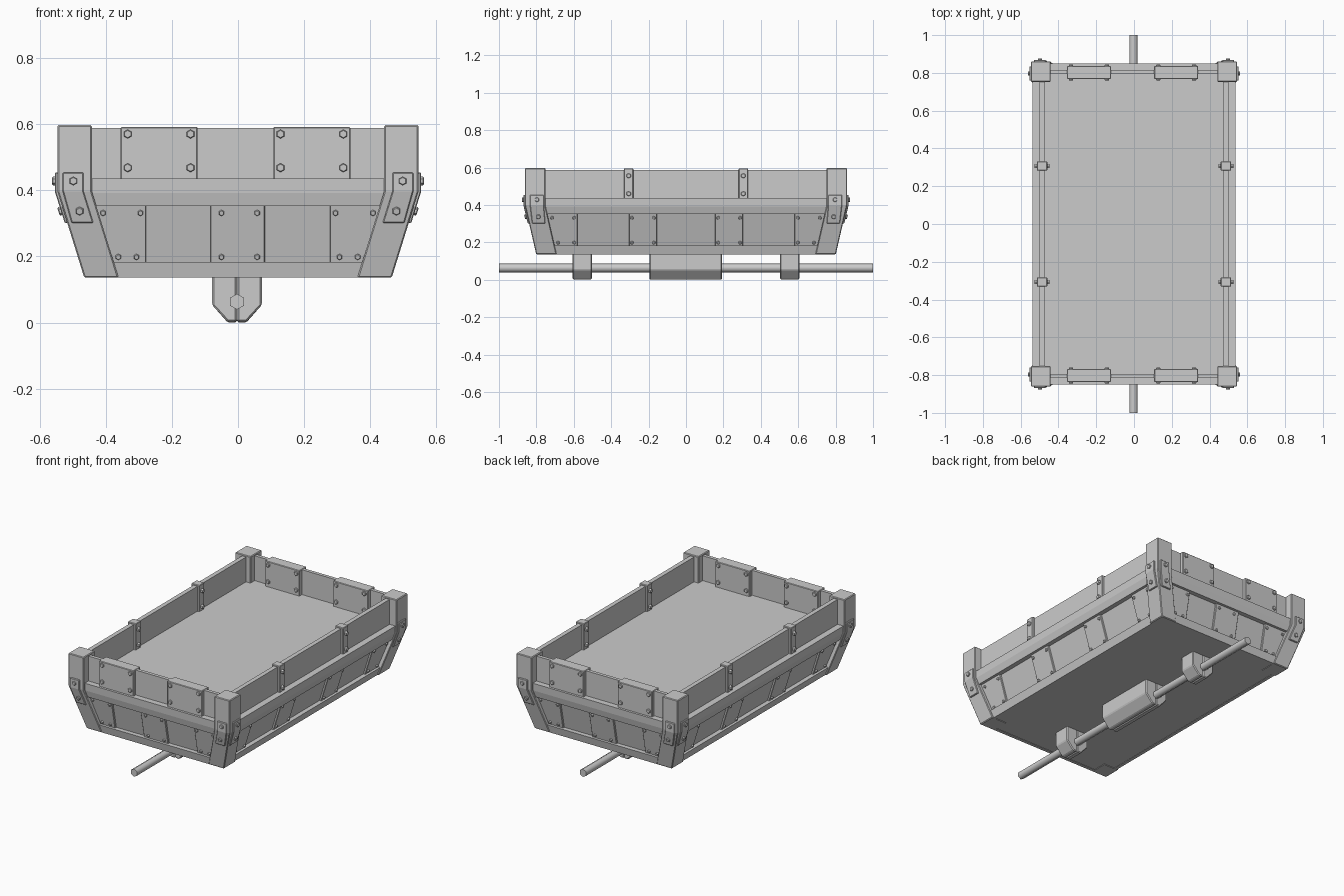
import bpy, bmesh, math
from mathutils import Vector

if "Cube" in bpy.data.objects:
    bpy.data.objects.remove(bpy.data.objects["Cube"])

parts = {}


def bm_of(name):
    return parts.setdefault(name, bmesh.new())


def loft(name, rings, smooth=False):
    """Closed solid through a list of equal-length point rings."""
    bm = bm_of(name)
    vs = [[bm.verts.new(p) for p in r] for r in rings]
    n = len(vs[0])
    faces = [bm.faces.new(vs[0]), bm.faces.new(vs[-1])]
    for a, b in zip(vs, vs[1:]):
        for i in range(n):
            f = bm.faces.new((a[i], a[(i + 1) % n], b[(i + 1) % n], b[i]))
            f.smooth = smooth
            faces.append(f)
    bmesh.ops.recalc_face_normals(bm, faces=faces)


def P(axis, s, u, d, z):
    """Point on a side: u along it, d outward from the centre."""
    return (s * d, u, z) if axis == 0 else (u, s * d, z)


def slab(name, axis, s, levels):
    """Solid from levels (z, u0, u1, d_inner, d_outer)."""
    loft(name, [[P(axis, s, u0, d0, z), P(axis, s, u1, d0, z),
                 P(axis, s, u1, d1, z), P(axis, s, u0, d1, z)]
                for z, u0, u1, d0, d1 in levels])


def bolt(name, axis, s, u, d, z, r, h, slope=0.0):
    """Hexagonal bolt head with a small chamfer, facing outward."""
    nrm = Vector(P(axis, s, 0, 1, -slope)).normalized()
    base = Vector(P(axis, s, u, d, z))
    rot = nrm.to_track_quat('Z', 'Y').to_matrix()
    rings = []
    for rr, hh in ((r, -0.006), (r, h * 0.7), (r * 0.8, h)):
        rings.append([base + rot @ Vector((rr * math.cos(k * math.pi / 3 + math.pi / 6),
                                           rr * math.sin(k * math.pi / 3 + math.pi / 6), hh))
                      for k in range(6)])
    loft(name, rings)


# outer sloped skin of the tray: half extent per axis at height z
Z0 = 0.136
SLOPE = (0.312, 0.2)
BASE = (0.457, 0.798)


def skin(axis, z):
    return BASE[axis] + (min(z, 0.40) - 0.14) * SLOPE[axis]


def rect(z, inset):
    x, y = skin(0, z) - inset, skin(1, z) - inset
    return [(-x, -y, z), (x, -y, z), (x, y, z), (-x, y, z)]


# tray body: recessed underside, bottom rail, recessed sloped wall, rim, floor
loft("tray_body", [rect(Z0 + 0.003, 0.02), rect(Z0, 0.02), rect(Z0, 0),
                   rect(0.183, 0), rect(0.183, 0.028), rect(0.352, 0.028),
                   rect(0.352, 0), rect(0.392, 0), rect(0.436, 0)])

# low walls above the rim
for s in (-1, 1):
    slab("upper_walls", 0, s, [(z, -0.80, 0.80, 0.472, 0.499) for z in (0.43, 0.588)])
    slab("upper_walls", 1, s, [(z, -0.48, 0.48, 0.793, 0.814) for z in (0.43, 0.588)])

# bent corner posts
for sx in (-1, 1):
    for sy in (-1, 1):
        rings = []
        for z, dx, dy in ((Z0, 0.081, 0.06), (0.397, 0, 0), (0.597, 0, 0)):
            x0, x1, y0, y1 = 0.442 - dx, 0.546 - dx, 0.752 - dy, 0.861 - dy
            rings.append([(sx * x, sy * y, z) for x, y in
                          ((x0, y0), (x1, y0), (x1, y1), (x0, y1))])
        loft("corner_posts", rings)

# bent brackets and bolts on both outer faces of each post
bracket = {0: (0.546, 0.312, (0.76, 0.834), (0.752, 0.823), (0.797, 0.789)),
           1: (0.861, 0.231, (0.467, 0.53), (0.437, 0.503), (0.498, 0.479))}
for axis, (d, k, top, low, bu) in bracket.items():
    for s in (-1, 1):
        for t in (-1, 1):
            dl = d - k * 0.097
            slab("post_brackets", axis, s, [
                (0.301, t * low[0], t * low[1], dl - 0.015, dl + 0.008),
                (0.397, t * top[0], t * top[1], d - 0.015, d + 0.008),
                (0.454, t * top[0], t * top[1], d - 0.015, d + 0.008)])
            bolt("post_bolts", axis, s, t * bu[0], d + 0.007, 0.428, 0.013, 0.009)
            bolt("post_bolts", axis, s, t * bu[1], d + 0.007 - k * 0.06, 0.338, 0.013, 0.009, k)

# plates on the sloped lower wall: (u0, u1 low, u1 high), bolts low and high
lower = {
    0: [((0.155, 0.305, 0.305), (0.172, 0.289), (0.172, 0.289)),
        ((0.58, 0.75, 0.79), (0.598, 0.684), (0.598, 0.716))],
    1: [((0.278, 0.42, 0.47), (0.307, 0.362), (0.295, 0.408))]}
for axis, plates in lower.items():
    for s in (-1, 1):
        spec = [(t, p) for p in plates for t in (-1, 1)]
        if axis == 1:
            spec.append((1, ((-0.083, 0.081, 0.081), (-0.05, 0.058), (-0.05, 0.058))))
        for t, ((u0, ul, uh), lo, hi) in spec:
            a, b = skin(axis, 0.181), skin(axis, 0.354)
            slab("lower_plates", axis, s, [
                (0.181, t * u0, t * ul, a - 0.04, a - 0.016),
                (0.354, t * u0, t * uh, b - 0.04, b - 0.016)])
            for z, us in ((0.199, lo), (0.332, hi)):
                for u in us:
                    bolt("lower_bolts", axis, s, t * u, skin(axis, z) - 0.016, z,
                         0.009, 0.008, SLOPE[axis])

# cover plates clamped over the end walls, bolts on both faces
for s in (-1, 1):
    for c in (-0.2385, 0.2235):
        slab("end_wall_plates", 1, s, [(z, c - 0.1165, c + 0.1165, 0.768, 0.836)
                                       for z in (0.43, 0.591)])
        for du in (-0.095, 0.095):
            for z in (0.468, 0.570):
                bolt("wall_bolts", 1, s, c + du, 0.836, z, 0.0135, 0.008)
                bolt("wall_bolts", 1, -s, c + du, -0.768, z, 0.0135, 0.008)

# narrow clips over the side walls
for s in (-1, 1):
    for c in (-0.307, 0.307):
        slab("side_wall_clips", 0, s, [(z, c - 0.025, c + 0.025, 0.459, 0.514)
                                       for z in (0.43, 0.596)])
        for z in (0.460, 0.556):
            bolt("wall_bolts", 0, s, c, 0.514, z, 0.0135, 0.012)
            bolt("wall_bolts", 0, -s, c, -0.459, z, 0.0135, 0.012)

# split bearing blocks under the tray
CX = -0.003
for y0, y1, zb in ((-0.606, -0.503, 0.002), (-0.195, 0.193, 0.0), (0.503, 0.606, 0.002)):
    for s in (-1, 1):
        prof = [(0.0005, 0.145), (0.075, 0.145), (0.075, 0.053), (0.028, zb), (0.0005, zb)]
        loft("bearing_blocks", [[(CX + s * x, y, z) for x, z in prof] for y in (y0, y1)])

# hexagonal axle running the full length
loft("axle_shaft", [[(CX + 0.024 * math.sin(k * math.pi / 3), y,
                      0.063 + 0.024 * math.cos(k * math.pi / 3)) for k in range(6)]
                    for y in (-1, 1)], smooth=True)

# turn every part into an object, with small chamfers on the chunky ones
bevels = {"corner_posts": 0.004, "post_brackets": 0.003, "end_wall_plates": 0.003,
          "side_wall_clips": 0.003, "bearing_blocks": 0.005, "lower_plates": 0.002}
for name, bm in parts.items():
    me = bpy.data.meshes.new(name)
    bm.to_mesh(me)
    bm.free()
    ob = bpy.data.objects.new(name, me)
    bpy.context.collection.objects.link(ob)
    if name in bevels:
        m = ob.modifiers.new("chamfer", 'BEVEL')
        m.width, m.segments, m.limit_method = bevels[name], 1, 'ANGLE'
        m.angle_limit = math.radians(40)
